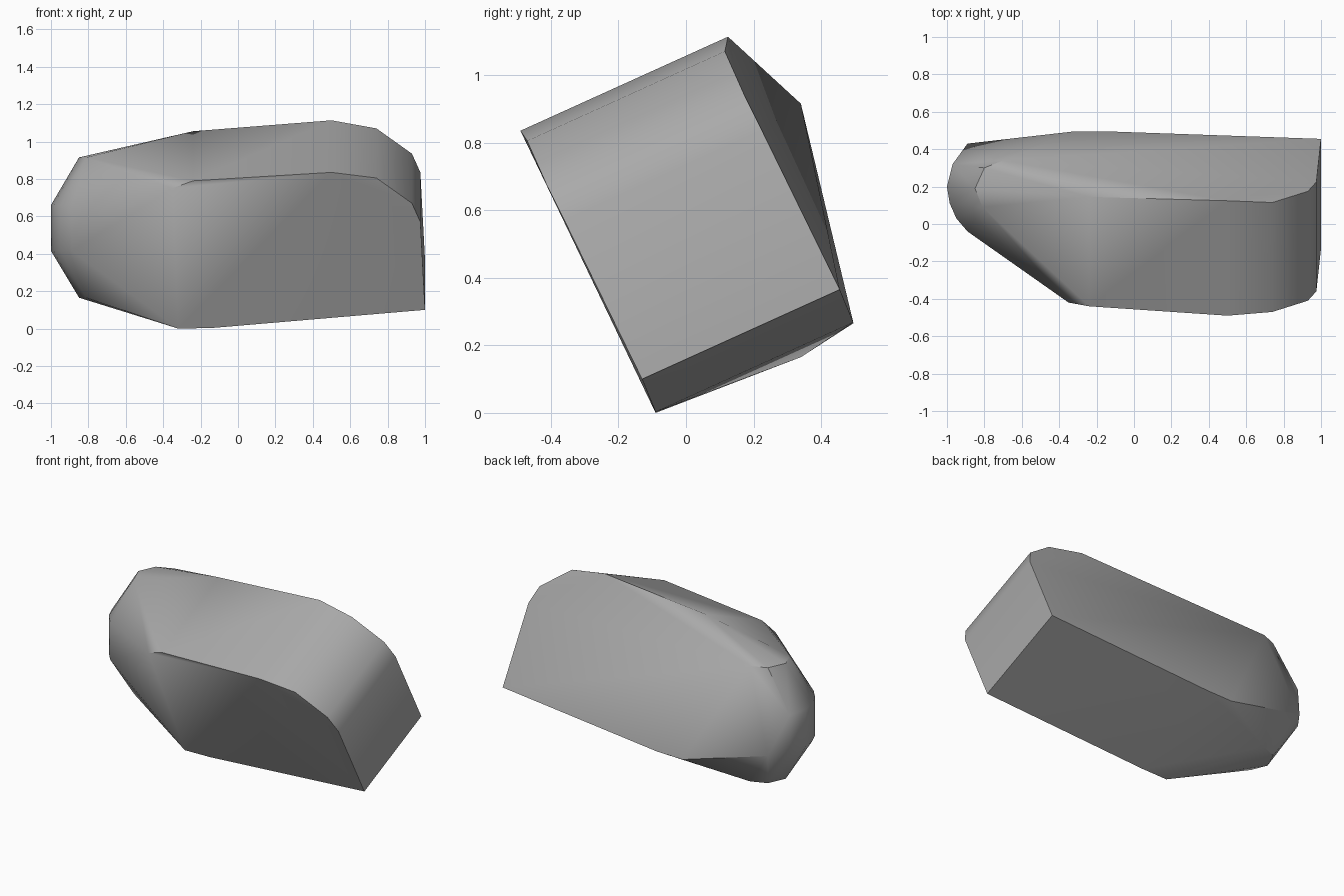
import bpy
import bmesh
from mathutils import Vector

cube = bpy.data.objects.get("Cube")
if cube:
    bpy.data.objects.remove(cube, do_unlink=True)

# Grey stone
stone = bpy.data.materials.new("grey stone")
stone.use_nodes = True
colour = (0.4, 0.4, 0.4, 1)
stone.diffuse_color = colour
stone.node_tree.nodes["Principled BSDF"].inputs["Base Color"].default_value = colour

# Tilted slab: the front outline, repeated towards the back
outline = [(-0.24, -0.44, 0.79), (0.5, -0.49, 0.835), (0.74, -0.47, 0.805),
           (0.93, -0.41, 0.67), (0.975, -0.36, 0.57), (1, -0.13, 0.1),
           (-0.14, -0.09, 0.003), (-0.32, -0.09, 0)]
depth = Vector((0, 0.585, 0.265))
points = []
for p in outline:
    front = Vector(p)
    points += [front, front + depth * (1.05 if front.x in (0.5, 0.74, 0.93) else 1)]
points.append(Vector((-0.35, -0.42, 0.75)))

# Rounded nose: wide rings in the middle, narrow rings above and below
wide = [(-0.89, -0.04), (-0.95, 0.03), (-0.985, 0.11), (-1, 0.2), (-0.97, 0.32)]
narrow = [(-0.7, 0.34), (-0.8, 0.3), (-0.85, 0.19), (-0.81, 0.09)]
for ring, heights in ((wide, (0.415, 0.66)), (narrow, (0.165, 0.915))):
    for z in heights:
        points += [Vector((x, y, z)) for x, y in ring]
points.append(Vector((-0.89, 0.43, 0.415)))

# Skin over the points
bm = bmesh.new()
for p in points:
    bm.verts.new(p)
hull = bmesh.ops.convex_hull(bm, input=bm.verts[:])
loose = {g for g in hull["geom_interior"] + hull["geom_unused"]
         if isinstance(g, bmesh.types.BMVert)}
bmesh.ops.delete(bm, geom=list(loose), context="VERTS")
bmesh.ops.dissolve_limit(bm, angle_limit=0.02, verts=bm.verts[:], edges=bm.edges[:])
bmesh.ops.recalc_face_normals(bm, faces=bm.faces[:])
mesh = bpy.data.meshes.new("rock")
bm.to_mesh(mesh)
bm.free()
mesh.materials.append(stone)
rock = bpy.data.objects.new("rock", mesh)
bpy.context.collection.objects.link(rock)

# Soft facets, crisp main edges
bpy.ops.object.select_all(action="DESELECT")
rock.select_set(True)
bpy.context.view_layer.objects.active = rock
bpy.ops.object.shade_smooth_by_angle(angle=0.7)
